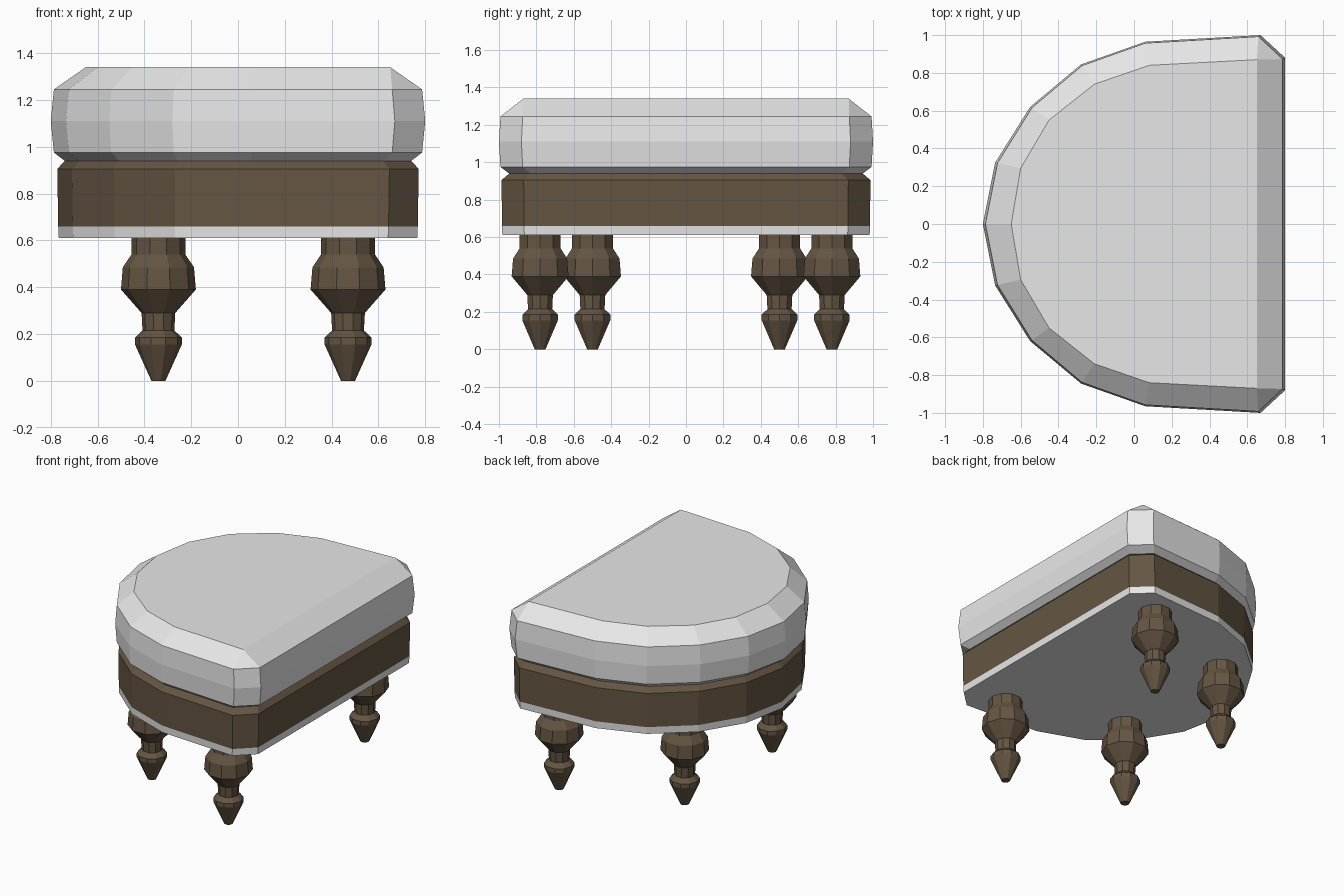
import bpy, bmesh, math

if "Cube" in bpy.data.objects:
    bpy.data.objects.remove(bpy.data.objects["Cube"])

def material(name, rgb):
    m = bpy.data.materials.new(name)
    m.diffuse_color = (*rgb, 1)
    m.use_nodes = True
    m.node_tree.nodes["Principled BSDF"].inputs["Base Color"].default_value = m.diffuse_color
    return m

FABRIC = material("pale grey fabric", (0.8, 0.8, 0.8))
WOOD = material("dark brown wood", (0.13, 0.092, 0.056))

# Half outlines of the D shape (+y side), straight edge at +x, round at -x
RIM = [(0.80, 0.88), (0.67, 1.0), (0.06, 0.965), (-0.28, 0.845),
       (-0.55, 0.62), (-0.735, 0.325), (-0.80, 0)]
CROWN = [(0.65, 0.87), (0.65, 0.87), (0.08, 0.84), (-0.21, 0.74),
         (-0.45, 0.55), (-0.60, 0.295), (-0.65, 0)]

def outline(half, z, sx=1, sy=1):
    """Mirror a half outline over y = 0 and scale it."""
    full = half + [(x, -y) for x, y in reversed(half[:-1])]
    return [(x * sx, y * sy, z) for x, y in full]

def loft(name, rings, mat, cap_bottom=False, cap_top=False):
    """Skin a stack of rings (bottom to top) with flat faces."""
    bm = bmesh.new()
    vs = [[bm.verts.new(p) for p in r] for r in rings]
    n = len(rings[0])
    for a, b in zip(vs, vs[1:]):
        for i in range(n):
            j = (i + 1) % n
            bm.faces.new((a[i], a[j], b[j], b[i]))
    if cap_bottom:
        bm.faces.new(vs[0][::-1])
    if cap_top:
        bm.faces.new(vs[-1])
    bmesh.ops.remove_doubles(bm, verts=bm.verts, dist=1e-4)
    bmesh.ops.recalc_face_normals(bm, faces=bm.faces)
    me = bpy.data.meshes.new(name)
    bm.to_mesh(me)
    bm.free()
    me.materials.append(mat)
    ob = bpy.data.objects.new(name, me)
    bpy.context.collection.objects.link(ob)
    return ob

# Padded cushion with chamfered crown
loft("cushion", [outline(RIM, 0.94, 0.925, 0.945),
                 outline(RIM, 0.975, 0.983, 0.992),
                 outline(RIM, 1.11),
                 outline(RIM, 1.245, 0.983, 0.992),
                 outline(CROWN, 1.34)], FABRIC, True, True)

# Wooden frame with a bevelled top edge
loft("frame", [outline(RIM, 0.66, 0.96, 0.984),
               outline(RIM, 0.905, 0.965, 0.986),
               outline(RIM, 0.94, 0.925, 0.945)], WOOD)

# Pale base trim and underside
loft("base_trim", [outline(RIM, 0.61, 0.957, 0.982),
                   outline(RIM, 0.66, 0.96, 0.984)], FABRIC, True)

# Turned legs: (radius, height) profile
LEG = [(0.03, 0), (0.10, 0.155), (0.10, 0.185), (0.068, 0.215), (0.072, 0.29),
       (0.16, 0.39), (0.152, 0.485), (0.115, 0.54), (0.115, 0.615)]
SIDES = 10
for row, x, y in (("straight_side", 0.47, 0.78), ("round_side", -0.34, 0.50)):
    for tag, s in (("a", -1), ("b", 1)):
        rings = [[(r * math.cos(math.tau * k / SIDES), r * math.sin(math.tau * k / SIDES), z)
                  for k in range(SIDES)] for r, z in LEG]
        leg = loft(f"{row}_leg_{tag}", rings, WOOD, True)
        leg.location = (x, s * y, 0)
